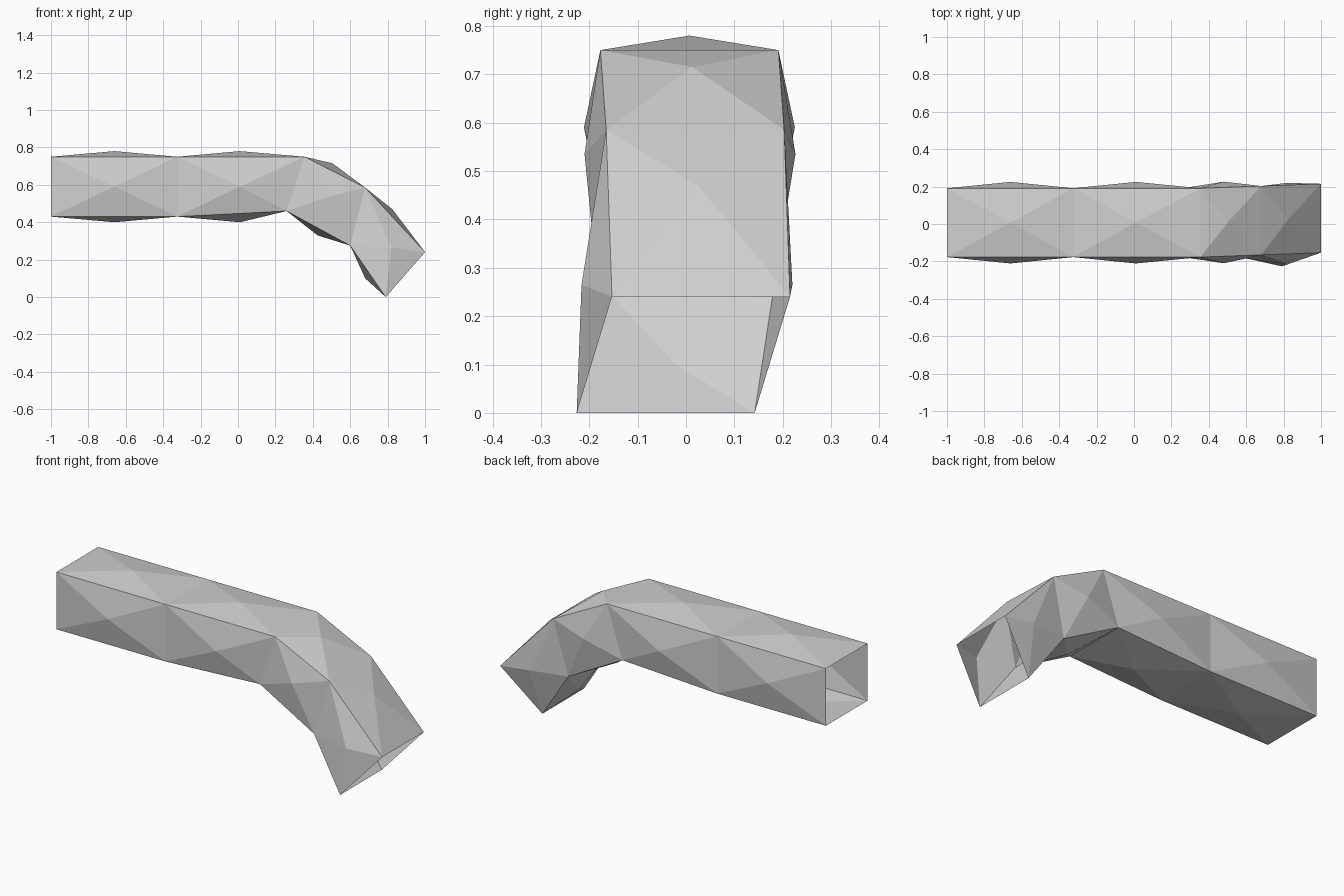
import bpy
import bmesh

cube = bpy.data.objects.get("Cube")
if cube:
    bpy.data.objects.remove(cube)

# One flat grey for the whole shell
grey = bpy.data.materials.new("light grey")
grey.use_nodes = True
colour = (0.63, 0.63, 0.63, 1)
grey.diffuse_color = colour
grey.node_tree.nodes["Principled BSDF"].inputs["Base Color"].default_value = colour

# Cross-sections: top (x, z), bottom (x, z), sideways shift of top and bottom
WIDTH, MIDDLE = 0.368, 0.007
sections = [
    ((-1.0, 0.75), (-1.0, 0.43), 0, 0),
    ((-0.325, 0.75), (-0.325, 0.43), 0, 0),
    ((0.355, 0.75), (0.26, 0.46), 0, 0),
    ((0.68, 0.585), (0.60, 0.275), 0.012, -0.007),
    ((1.0, 0.24), (0.79, 0.0), 0.024, -0.049),
]

# Raised panel centres of each segment: top, side and bottom (x, z)
bulges = [
    ((-0.66, 0.78), (-0.66, 0.59), (-0.66, 0.40)),
    ((0.01, 0.78), (0.01, 0.59), (0.01, 0.40)),
    ((0.505, 0.715), (0.48, 0.535), (0.425, 0.33)),
    ((0.825, 0.47), (0.82, 0.265), (0.68, 0.10)),
]
SIDE_BULGE = 0.034

bm = bmesh.new()


def add_section(top, bottom, top_shift, bottom_shift):
    """Four corners: front top, back top, back bottom, front bottom."""
    half = WIDTH / 2
    corners = []
    for (x, z), shift, side in ((top, top_shift, -1), (top, top_shift, 1),
                                (bottom, bottom_shift, 1), (bottom, bottom_shift, -1)):
        corners.append(bm.verts.new((x, MIDDLE + shift + side * half, z)))
    return corners


def add_panel(corners, peak, push):
    """Four triangles meeting at a raised centre."""
    y = sum(v.co.y for v in corners) / 4 + push
    apex = bm.verts.new((peak[0], y, peak[1]))
    for i in range(4):
        bm.faces.new((corners[i], corners[(i + 1) % 4], apex))


# Open-ended square tube with faceted panels
rings = [add_section(*s) for s in sections]
for a, b, (top, side, bottom) in zip(rings, rings[1:], bulges):
    peaks = ((top, 0), (side, SIDE_BULGE), (bottom, 0), (side, -SIDE_BULGE))
    for k, (peak, push) in enumerate(peaks):
        n = (k + 1) % 4
        add_panel((a[k], b[k], b[n], a[n]), peak, push)

mesh = bpy.data.meshes.new("bent_tube")
bm.to_mesh(mesh)
bm.free()
mesh.materials.append(grey)
tube = bpy.data.objects.new("bent_tube", mesh)
bpy.context.collection.objects.link(tube)
